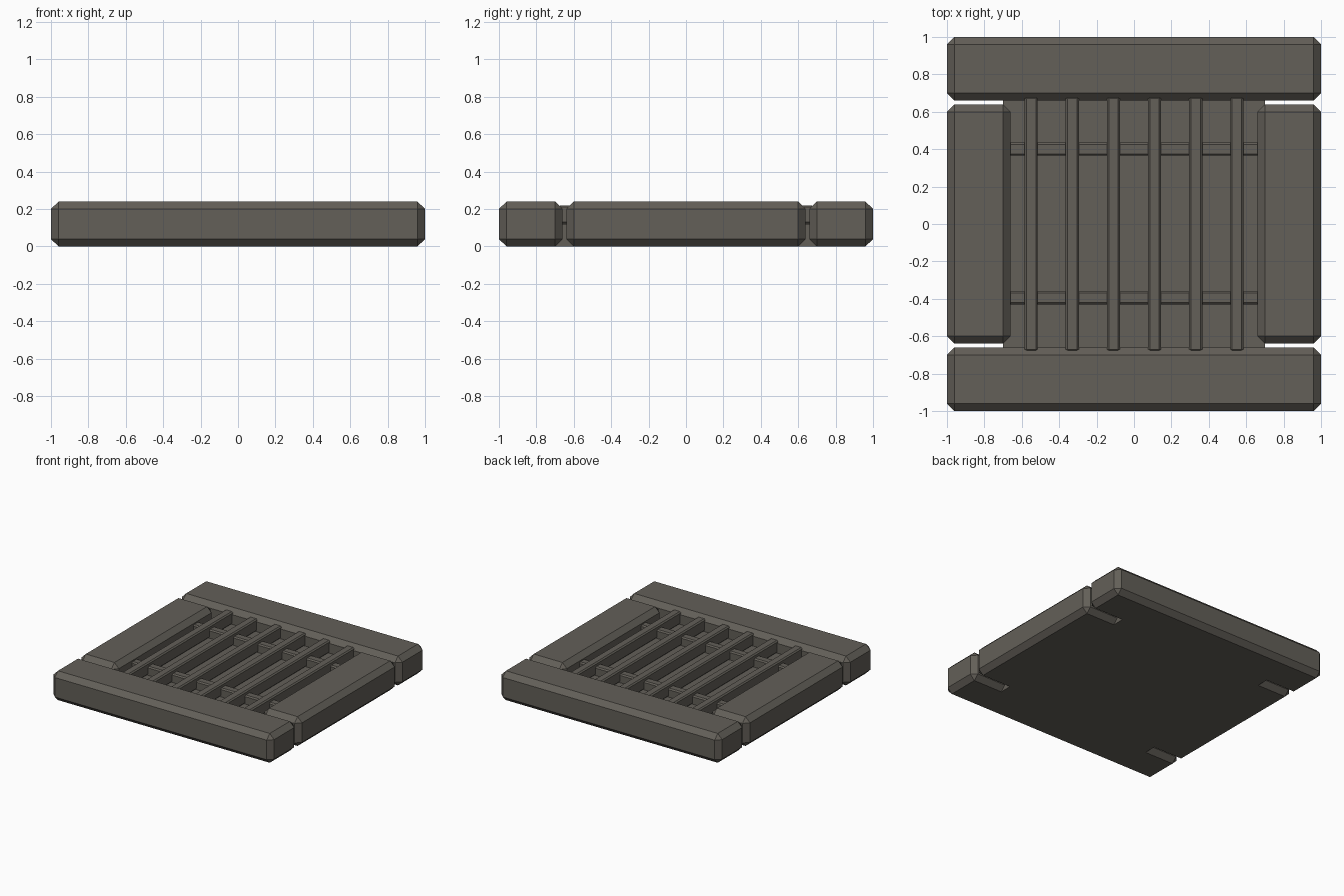
import bpy, bmesh

if "Cube" in bpy.data.objects:
    bpy.data.objects.remove(bpy.data.objects["Cube"])

stone = bpy.data.materials.new("dark warm grey")
stone.diffuse_color = (0.125, 0.115, 0.098, 1)
stone.use_nodes = True
stone.node_tree.nodes["Principled BSDF"].inputs["Base Color"].default_value = stone.diffuse_color


def block(name, lo, hi, chamfer=0.0):
    """Box between two corners, with flat chamfered edges."""
    bm = bmesh.new()
    bmesh.ops.create_cube(bm, size=1)
    for v in bm.verts:
        for i in range(3):
            v.co[i] = hi[i] if v.co[i] > 0 else lo[i]
    if chamfer:
        bmesh.ops.bevel(bm, geom=bm.edges[:], offset=chamfer, segments=1,
                        affect='EDGES', profile=0.5)
    me = bpy.data.meshes.new(name)
    bm.to_mesh(me)
    bm.free()
    me.materials.append(stone)
    ob = bpy.data.objects.new(name, me)
    bpy.context.collection.objects.link(ob)


# Base plate under the grate
block("base_plate", (-0.7, -0.7, 0), (0.7, 0.7, 0.12))

# Chunky frame
block("front_frame", (-1, -1, 0), (1, -0.66, 0.24), 0.04)
block("back_frame", (-1, 0.66, 0), (1, 1, 0.24), 0.04)
block("left_frame", (-1, -0.64, 0), (-0.66, 0.64, 0.24), 0.04)
block("right_frame", (0.66, -0.64, 0), (1, 0.64, 0.24), 0.04)

# Long grate bars
for i in range(6):
    x = -0.55 + 0.22 * i
    block(f"grate_bar_{i + 1}", (x - 0.035, -0.68, 0.12), (x + 0.035, 0.68, 0.22), 0.01)

# Cross bars
for name, y in (("front_cross_bar", -0.395), ("back_cross_bar", 0.4)):
    block(name, (-0.68, y - 0.035, 0.11), (0.68, y + 0.035, 0.19), 0.01)
